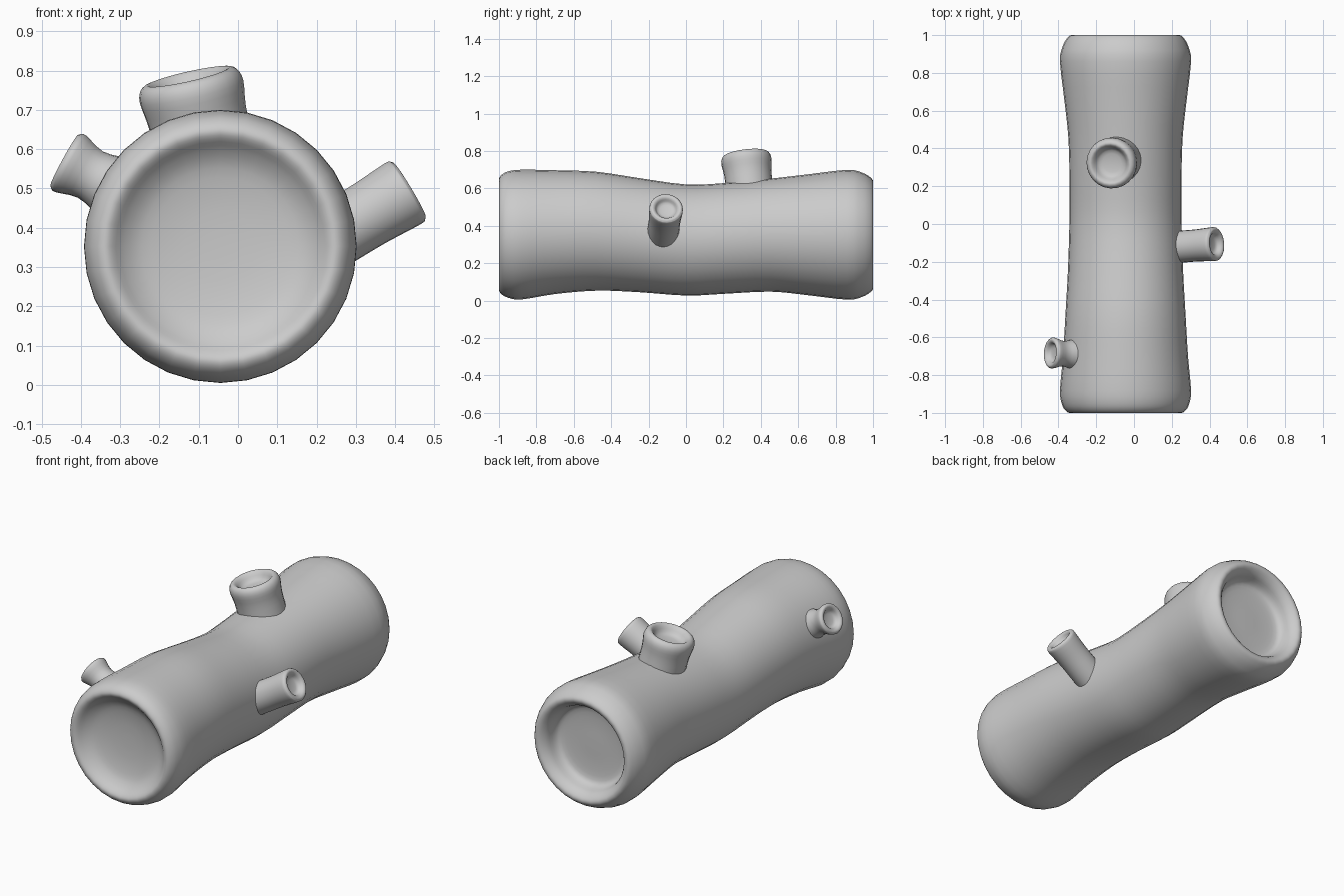
import bpy, bmesh, math
from mathutils import Vector

if "Cube" in bpy.data.objects:
    bpy.data.objects.remove(bpy.data.objects["Cube"])


def smooth_path(points, steps):
    """Catmull-Rom through the stations."""
    pts = [Vector(p) for p in points]
    out = []
    for i in range(len(pts) - 1):
        a, b, c, d = pts[max(i - 1, 0)], pts[i], pts[i + 1], pts[min(i + 2, len(pts) - 1)]
        for k in range(steps):
            t = k / steps
            out.append(0.5 * (2 * b + (c - a) * t + (2 * a - 5 * b + 4 * c - d) * t * t
                              + (3 * b - a - 3 * c + d) * t ** 3))
    return out + [pts[-1]]


def loft(name, rings, axis, sides):
    """Skin circles (centre, radius) that lie square to the axis."""
    axis = Vector(axis).normalized()
    u = axis.cross(Vector((0, 0, 1))).normalized()
    v = u.cross(axis)
    bm = bmesh.new()
    loops = []
    for centre, r in rings:
        loops.append([bm.verts.new(centre + u * r * math.cos(a) + v * r * math.sin(a))
                      for a in (2 * math.pi * i / sides for i in range(sides))])
    for lo, hi in zip(loops, loops[1:]):
        for i in range(sides):
            j = (i + 1) % sides
            bm.faces.new((lo[i], lo[j], hi[j], hi[i]))
    bm.faces.new(loops[0])
    bm.faces.new(loops[-1])
    bmesh.ops.recalc_face_normals(bm, faces=bm.faces)
    mesh = bpy.data.meshes.new(name)
    bm.to_mesh(mesh)
    bm.free()
    for p in mesh.polygons:
        p.use_smooth = True
    obj = bpy.data.objects.new(name, mesh)
    bpy.context.collection.objects.link(obj)
    return obj


# Log: stations of (y, radius, centre height), hollowed at both ends
log = [(-.92, .04, .353), (-.925, .12, .353), (-.94, .20, .353), (-.965, .245, .353),
       (-.993, .275, .353), (-1, .297, .353), (-.985, .32, .353), (-.95, .338, .353),
       (-.88, .347, .353), (-.7, .331, .366), (-.48, .318, .371), (-.25, .305, .350),
       (0, .297, .324), (.2, .296, .332), (.45, .302, .350), (.65, .323, .352),
       (.86, .347, .352), (.94, .333, .352), (.985, .308, .352), (1, .287, .352),
       (.993, .265, .352), (.965, .242, .352), (.92, .227, .352), (.897, .20, .352),
       (.89, .12, .352), (.89, .04, .352)]
loft("log", [(Vector((-.045, y, z)), r) for y, r, z in smooth_path(log, 3)], (0, 1, 0), 32)


def branch(name, base, tip, base_r, waist_r, tip_r, rim):
    """Cut branch stub with rounded rim and dished end."""
    base, tip = Vector(base), Vector(tip)
    length = (tip - base).length
    axis = (tip - base).normalized()
    d = rim * tip_r
    prof = [(-.06, base_r, 0), (0, base_r, 0), (length * .45, waist_r, 0),
            (length - d * 1.2, tip_r, 0), (length - d * .3, tip_r - d * .25, 0),
            (length, tip_r - d * .8, 0), (length - d * .35, tip_r * .68, 0),
            (length - tip_r * .32, tip_r * .5, 0), (length - tip_r * .38, tip_r * .1, 0)]
    loft(name, [(base + axis * s, r) for s, r, _ in smooth_path(prof, 3)], axis, 24)


# Three branch stubs
branch("top_branch", (-.085, .34, .60), (-.127, .318, .785), .126, .127, .135, .25)
branch("right_branch", (.25, -.12, .385), (.437, -.105, .497), .085, .085, .09, .2)
branch("left_branch", (-.32, -.69, .505), (-.443, -.682, .572), .08, .067, .082, .2)
